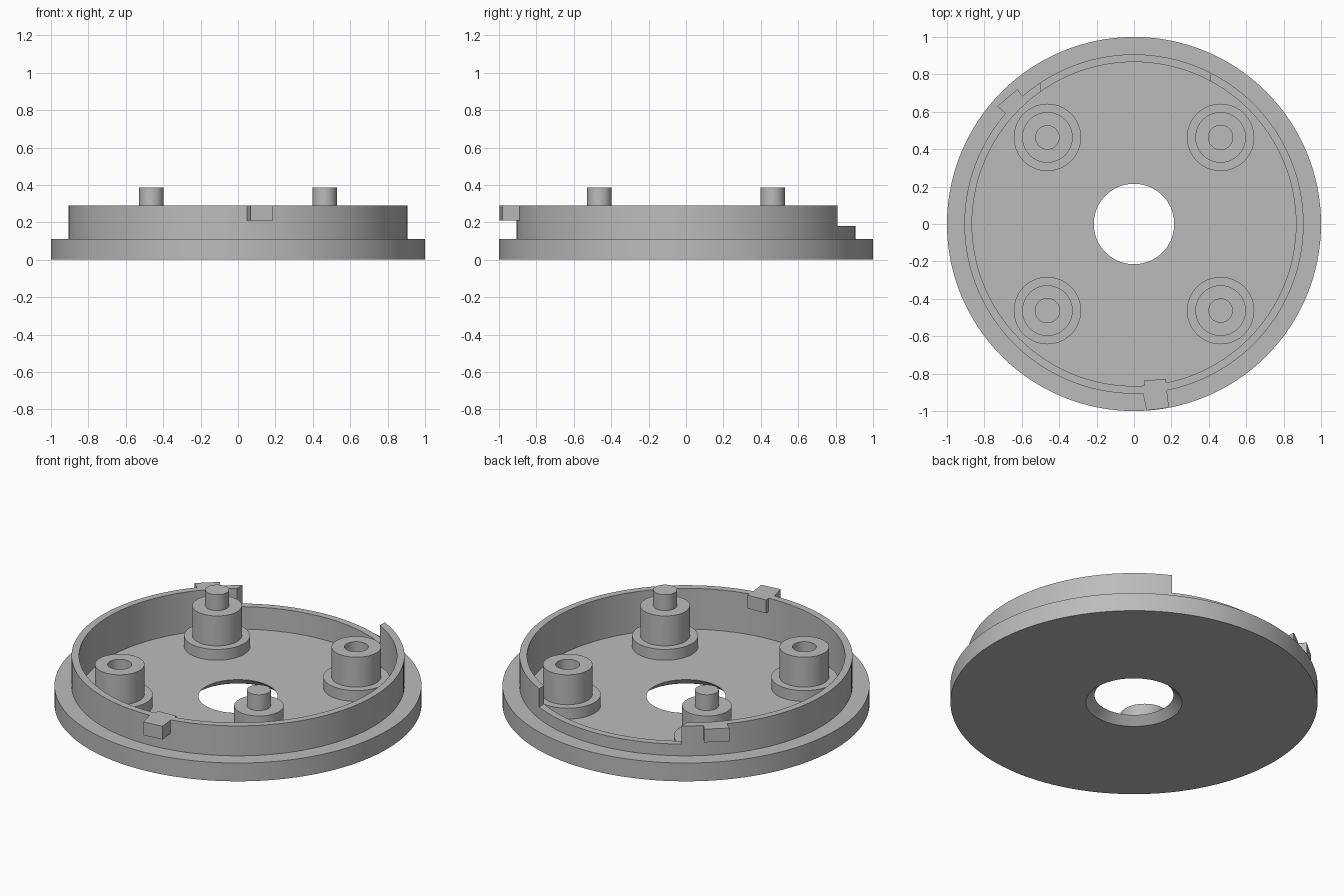
import bpy, bmesh, math
from mathutils import Vector

if "Cube" in bpy.data.objects:
    bpy.data.objects.remove(bpy.data.objects["Cube"], do_unlink=True)

grey = bpy.data.materials.new("plain grey")
grey.use_nodes = True
grey.diffuse_color = (0.5, 0.5, 0.5, 1)
grey.node_tree.nodes["Principled BSDF"].inputs["Base Color"].default_value = (0.5, 0.5, 0.5, 1)

FLOOR, STEP, TOP = 0.045, 0.11, 0.29


def finish(bm, name, location=(0, 0, 0)):
    bmesh.ops.recalc_face_normals(bm, faces=bm.faces)
    mesh = bpy.data.meshes.new(name)
    bm.to_mesh(mesh)
    bm.free()
    mesh.materials.append(grey)
    obj = bpy.data.objects.new(name, mesh)
    obj.location = location
    bpy.context.collection.objects.link(obj)
    return obj


def activate(obj):
    bpy.ops.object.select_all(action="DESELECT")
    obj.select_set(True)
    bpy.context.view_layer.objects.active = obj


def smooth(obj):
    activate(obj)
    bpy.ops.object.shade_smooth_by_angle(angle=math.radians(30))


def lathe(name, profile, steps, closed=False, location=(0, 0, 0)):
    """Revolve (radius, height) points around the z axis."""
    bm = bmesh.new()
    verts = [bm.verts.new((r, 0, z)) for r, z in profile]
    edges = [bm.edges.new(pair) for pair in zip(verts, verts[1:])]
    if closed:
        edges.append(bm.edges.new((verts[-1], verts[0])))
    bmesh.ops.spin(bm, geom=verts + edges, cent=(0, 0, 0), axis=(0, 0, 1),
                   angle=math.tau, steps=steps)
    bmesh.ops.remove_doubles(bm, verts=bm.verts, dist=0.0001)
    return finish(bm, name, location)


def prism(name, outline, low, high):
    """Extrude a plan outline between two heights."""
    bm = bmesh.new()
    face = bm.faces.new([bm.verts.new((x, y, low)) for x, y in outline])
    new = bmesh.ops.extrude_face_region(bm, geom=[face])["geom"]
    bmesh.ops.translate(bm, vec=Vector((0, 0, high - low)),
                        verts=[v for v in new if isinstance(v, bmesh.types.BMVert)])
    return finish(bm, name)


def combine(obj, tool, operation):
    activate(obj)
    mod = obj.modifiers.new(operation.lower(), "BOOLEAN")
    mod.operation = operation
    mod.solver = "EXACT"
    mod.object = tool
    bpy.ops.object.modifier_apply(modifier=mod.name)
    bpy.data.objects.remove(tool, do_unlink=True)


# Dished base with a chamfered centre hole and a raised rim
base = lathe("base_with_rim", [
    (0.262, 0), (1, 0), (1, STEP), (0.907, STEP), (0.907, TOP),
    (0.866, TOP), (0.866, FLOOR), (0.215, FLOOR)], 128, closed=True)

# Lowered stretch of rim at the back
gap = prism("rim_gap", [(-0.5, 0.5), (0.41, 0.5), (0.41, 1.1), (-0.5, 1.1)], 0.18, 0.5)
combine(base, gap, "DIFFERENCE")

# Locking tabs on the rim
front_tab = prism("front_tab", [
    (0.053, -0.837), (0.057, -0.88), (0.041, -0.88), (0.068, -0.997),
    (0.187, -0.982), (0.175, -0.885), (0.171, -0.829)], 0.21, TOP)
combine(base, front_tab, "UNION")
back_tab = prism("back_tab", [
    (-0.73, 0.63), (-0.625, 0.72), (-0.58, 0.665), (-0.67, 0.575)], 0.21, TOP)
combine(base, back_tab, "UNION")
smooth(base)

# Four stepped posts: pins on one diagonal, sockets on the other
POST = [(0, 0.02), (0.18, 0.02), (0.18, STEP), (0.135, STEP), (0.135, TOP), (0.065, TOP)]
for sx, side in ((-1, "right"), (1, "left")):
    for sy, end in ((-1, "front"), (1, "back")):
        pinned = sx != sy
        tip = 0.385 if pinned else 0.19
        kind = "pin" if pinned else "socket"
        post = lathe(f"{end}_{side}_{kind}_post", POST + [(0.065, tip), (0, tip)], 64,
                     location=(sx * 0.463, sy * 0.463, 0))
        smooth(post)
